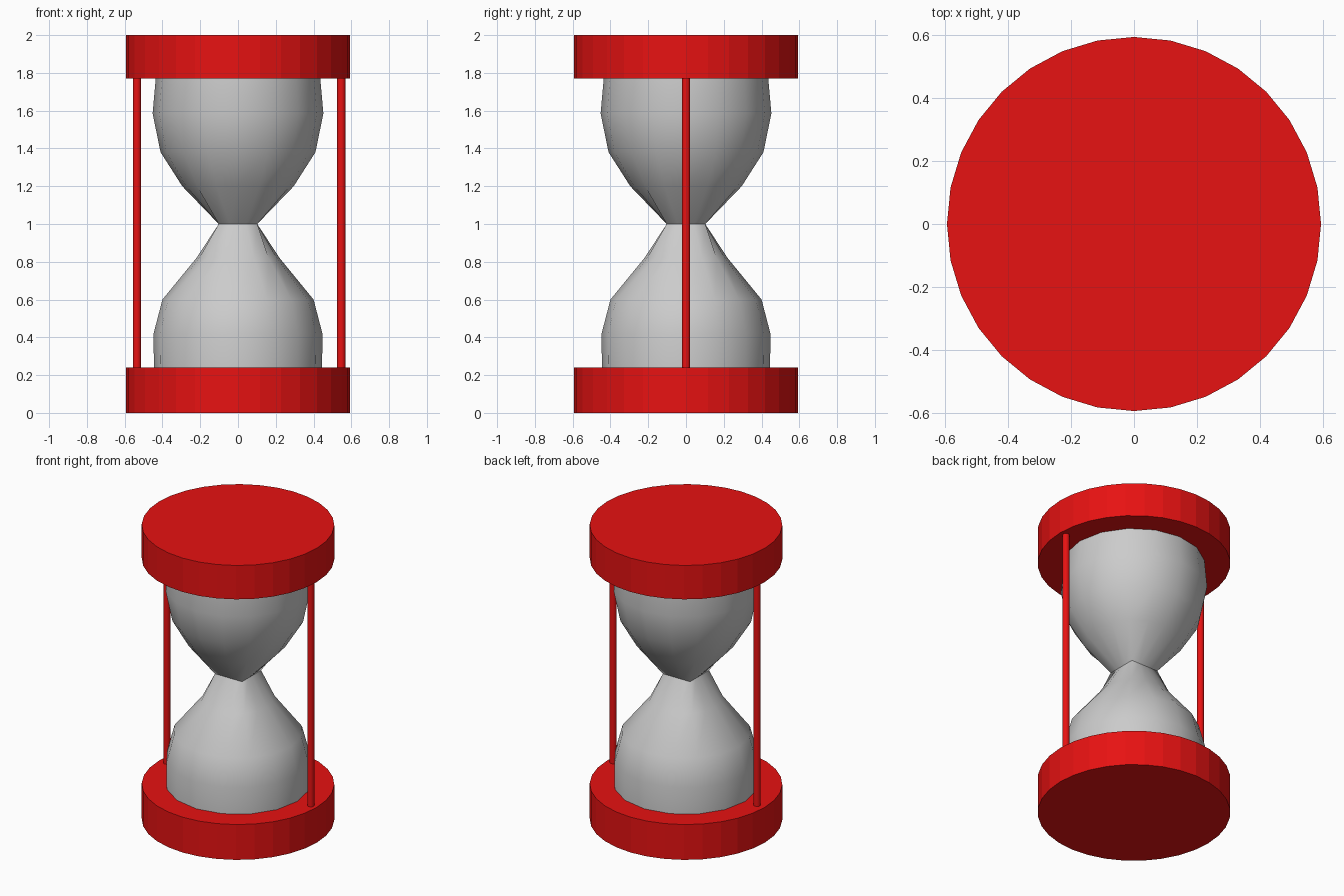
import bpy, bmesh
from math import pi, cos, sin, radians

if "Cube" in bpy.data.objects:
    bpy.data.objects.remove(bpy.data.objects["Cube"])

red = bpy.data.materials.new("red_paint")
red.diffuse_color = (0.8, 0.006, 0.006, 1)
red.use_nodes = True
red.node_tree.nodes["Principled BSDF"].inputs["Base Color"].default_value = red.diffuse_color


def cylinder(name, x, z0, z1, radius, sides):
    bpy.ops.mesh.primitive_cylinder_add(vertices=sides, radius=radius, depth=z1 - z0,
                                        location=(x, 0, (z0 + z1) / 2))
    ob = bpy.context.object
    ob.name = name
    ob.data.materials.append(red)
    return ob


# End discs, faceted
cylinder("bottom_disc", 0, 0, 0.24, 0.593, 32)
cylinder("top_disc", 0, 1.77, 2, 0.593, 32)

# Two side posts
for name, x in (("left_post", -0.535), ("right_post", 0.547)):
    cylinder(name, x, 0.2, 1.8, 0.022, 16)
    bpy.ops.object.shade_smooth_by_angle(angle=radians(40))

# Glass profile: height, radius, squareness (the neck is a square, the bulbs are round)
profile = [(0.2, 0.445, 0), (0.42, 0.447, 0), (0.6, 0.4, 0), (0.82, 0.22, 0.1),
           (1.0, 0.102, 1), (1.2, 0.295, 0.1), (1.38, 0.41, 0), (1.585, 0.452, 0),
           (1.8, 0.433, 0)]
SIDES = 16

bm = bmesh.new()
rings = []
for z, r, square in profile:
    ring = []
    for i in range(SIDES):
        a = 2 * pi * i / SIDES
        c, s = cos(a), sin(a)
        rad = r * (1 - square + square / max(abs(c), abs(s)))
        ring.append(bm.verts.new((rad * c, rad * s, z)))
    rings.append(ring)
for low, high in zip(rings, rings[1:]):
    for i in range(SIDES):
        j = (i + 1) % SIDES
        bm.faces.new((low[i], low[j], high[j], high[i]))
bm.faces.new(rings[0][::-1])
bm.faces.new(rings[-1])
mesh = bpy.data.meshes.new("glass_bulbs")
bm.to_mesh(mesh)
bm.free()

# Glass bulbs, smooth shaded
glass = bpy.data.objects.new("glass_bulbs", mesh)
bpy.context.collection.objects.link(glass)
bpy.ops.object.select_all(action='DESELECT')
glass.select_set(True)
bpy.context.view_layer.objects.active = glass
bpy.ops.object.shade_smooth_by_angle(angle=radians(50))
